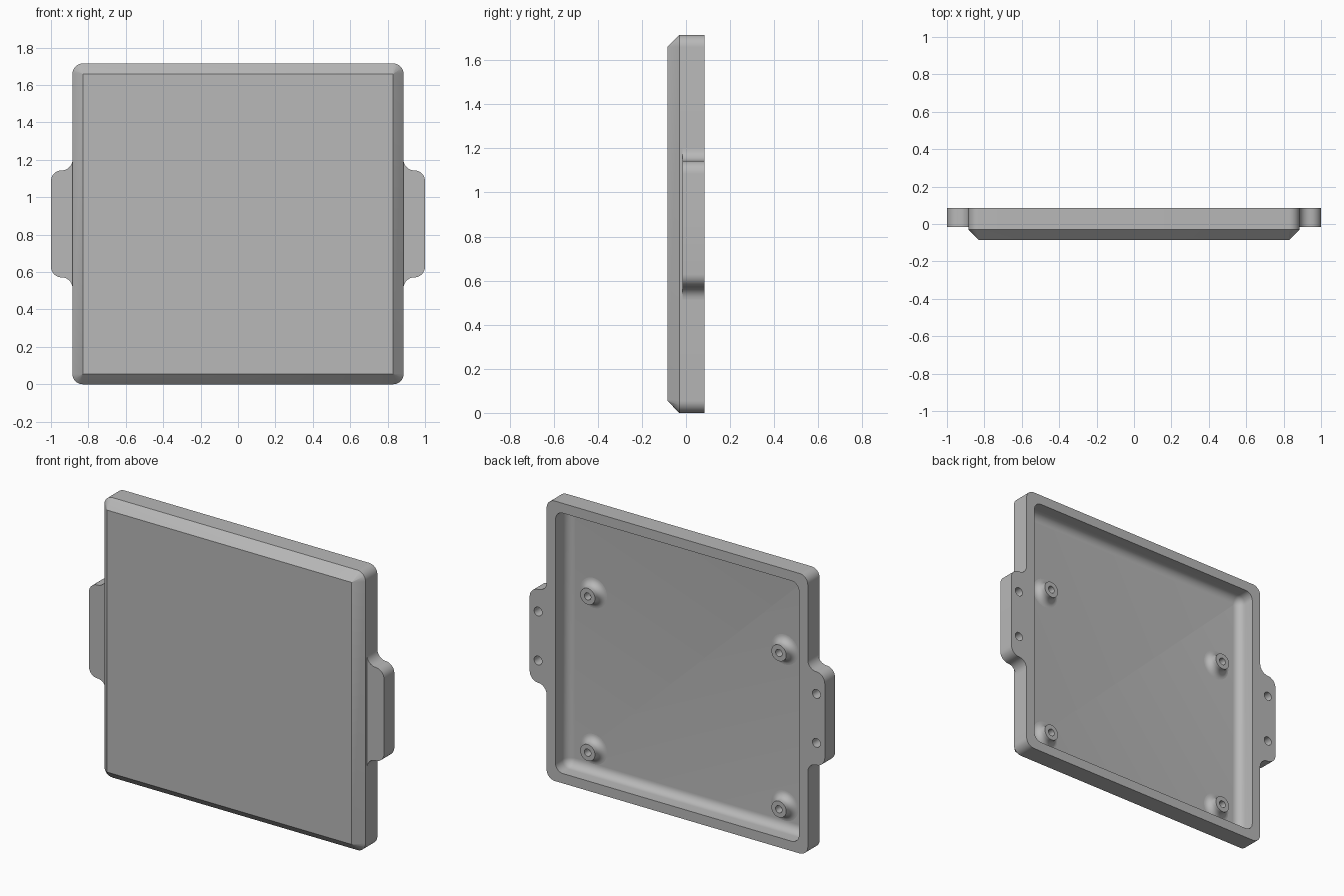
import bpy, bmesh, math
from math import cos, sin, pi

if "Cube" in bpy.data.objects:
    bpy.data.objects.remove(bpy.data.objects["Cube"], do_unlink=True)

grey = bpy.data.materials.new("plain grey")
grey.use_nodes = True
grey.diffuse_color = (0.48, 0.48, 0.48, 1)
grey.node_tree.nodes["Principled BSDF"].inputs["Base Color"].default_value = grey.diffuse_color

HALF_W, HEIGHT = 0.885, 1.715
FRONT, BACK = -0.085, 0.085
MID_Z = HEIGHT / 2
BEVEL = 0.055        # front chamfer and outer corner radius
WALL = 0.06          # rim width
FLOOR = -0.03        # y of the recess floor
FILLET = 0.05        # recess floor fillet
ARC = 8              # segments per quarter round


def make_object(name, bm):
    bmesh.ops.remove_doubles(bm, verts=bm.verts, dist=0.0001)
    bmesh.ops.recalc_face_normals(bm, faces=bm.faces)
    mesh = bpy.data.meshes.new(name)
    bm.to_mesh(mesh)
    bm.free()
    obj = bpy.data.objects.new(name, mesh)
    bpy.context.collection.objects.link(obj)
    mesh.materials.append(grey)
    return obj


def smooth(obj):
    bpy.ops.object.select_all(action="DESELECT")
    obj.select_set(True)
    bpy.context.view_layer.objects.active = obj
    bpy.ops.object.shade_smooth_by_angle(angle=math.radians(30))


def arc(cx, cz, r, start, end):
    """Points on a circular arc, angles in quarter turns."""
    steps = [start + (end - start) * i / ARC for i in range(ARC + 1)]
    return [(cx + r * cos(a * pi / 2), cz + r * sin(a * pi / 2)) for a in steps]


def rounded_ring(bm, inset, y, r):
    """Rounded rectangle loop, moved in from the outer outline."""
    dx, dz = HALF_W - inset - r, MID_Z - inset - r
    points = []
    for q, (sx, sz) in enumerate([(1, 1), (-1, 1), (-1, -1), (1, -1)]):
        points += arc(sx * dx, MID_Z + sz * dz, r, q, q + 1)
    return [bm.verts.new((x, y, z)) for x, z in points]


# Tray: chamfered front, straight sides, rim and filleted recess
bm = bmesh.new()
rings = [rounded_ring(bm, BEVEL, FRONT, 0.0005),
         rounded_ring(bm, 0, FRONT + BEVEL, BEVEL),
         rounded_ring(bm, 0, BACK, BEVEL),
         rounded_ring(bm, WALL, BACK, FILLET)]
for i in range(ARC + 1):
    a = i / ARC * pi / 2
    inset = FILLET * (1 - cos(a))
    rings.append(rounded_ring(bm, WALL + inset, FLOOR + FILLET * (1 - sin(a)),
                              max(FILLET - inset, 0.0005)))
for lower, upper in zip(rings, rings[1:]):
    for i in range(len(lower)):
        j = (i + 1) % len(lower)
        bm.faces.new((lower[i], lower[j], upper[j], upper[i]))
bm.faces.new(rings[0])
bm.faces.new(rings[-1])
smooth(make_object("tray", bm))


# Side tabs: rounded ears blended into the sides, each with two blind holes
TAB_FRONT, TAB_X, TAB_HALF, R = -0.015, 1.0, 0.286, 0.0575


def build_tab(side, name):
    upper = (arc(HALF_W + R, TAB_HALF + R, R, 2, 3)
             + arc(TAB_X - R, TAB_HALF - R, R, 1, 0))
    outline = upper + [(x, -z) for x, z in reversed(upper)]
    bm = bmesh.new()
    face = bm.faces.new([bm.verts.new((side * x, TAB_FRONT, MID_Z + z)) for x, z in outline])
    new = bmesh.ops.extrude_face_region(bm, geom=[face])["geom"]
    bmesh.ops.translate(bm, vec=(0, BACK - TAB_FRONT, 0),
                        verts=[v for v in new if isinstance(v, bmesh.types.BMVert)])
    tab = make_object(name, bm)
    for dz in (-0.15, 0.15):
        bpy.ops.mesh.primitive_cylinder_add(
            vertices=24, radius=0.027, depth=0.12, rotation=(pi / 2, 0, 0),
            location=(side * 0.943, BACK, MID_Z + dz))
        cutter = bpy.context.object
        cutter.hide_render = True
        bpy.context.view_layer.objects.active = tab
        cut = tab.modifiers.new("hole", "BOOLEAN")
        cut.operation, cut.solver, cut.object = "DIFFERENCE", "EXACT", cutter
        bpy.ops.object.modifier_apply(modifier=cut.name)
        bpy.data.objects.remove(cutter, do_unlink=True)
    smooth(tab)


build_tab(1, "left_tab")
build_tab(-1, "right_tab")


# Mounting bosses: hollow posts with a flared foot, turned about y
def build_boss(name, x, z):
    top, r, hole, flare = 0.057, 0.05, 0.022, 0.042
    profile = [(0, 0.01), (hole, 0.01), (hole, top), (r, top)]
    profile += arc(r + flare, flare, flare, 2, 3)
    bm = bmesh.new()
    verts = [bm.verts.new((px, py, 0)) for px, py in profile]
    edges = [bm.edges.new(pair) for pair in zip(verts, verts[1:])]
    bmesh.ops.spin(bm, geom=verts + edges, cent=(0, 0, 0), axis=(0, 1, 0),
                   angle=2 * pi, steps=32, use_merge=False)
    bmesh.ops.remove_doubles(bm, verts=bm.verts, dist=0.0001)
    bmesh.ops.recalc_face_normals(bm, faces=bm.faces)
    # the open shell must face outward from the floor
    cap = max(bm.faces, key=lambda f: f.calc_center_median().y)
    flip = cap.normal.y < 0
    boss = make_object(name, bm)
    if flip:
        boss.data.flip_normals()
    boss.location = (x, FLOOR, z)
    smooth(boss)


for side, side_name in ((1, "left"), (-1, "right")):
    for z, level in ((0.2, "lower"), (1.157, "upper")):
        build_boss(f"{level}_{side_name}_boss", side * 0.648, z)
